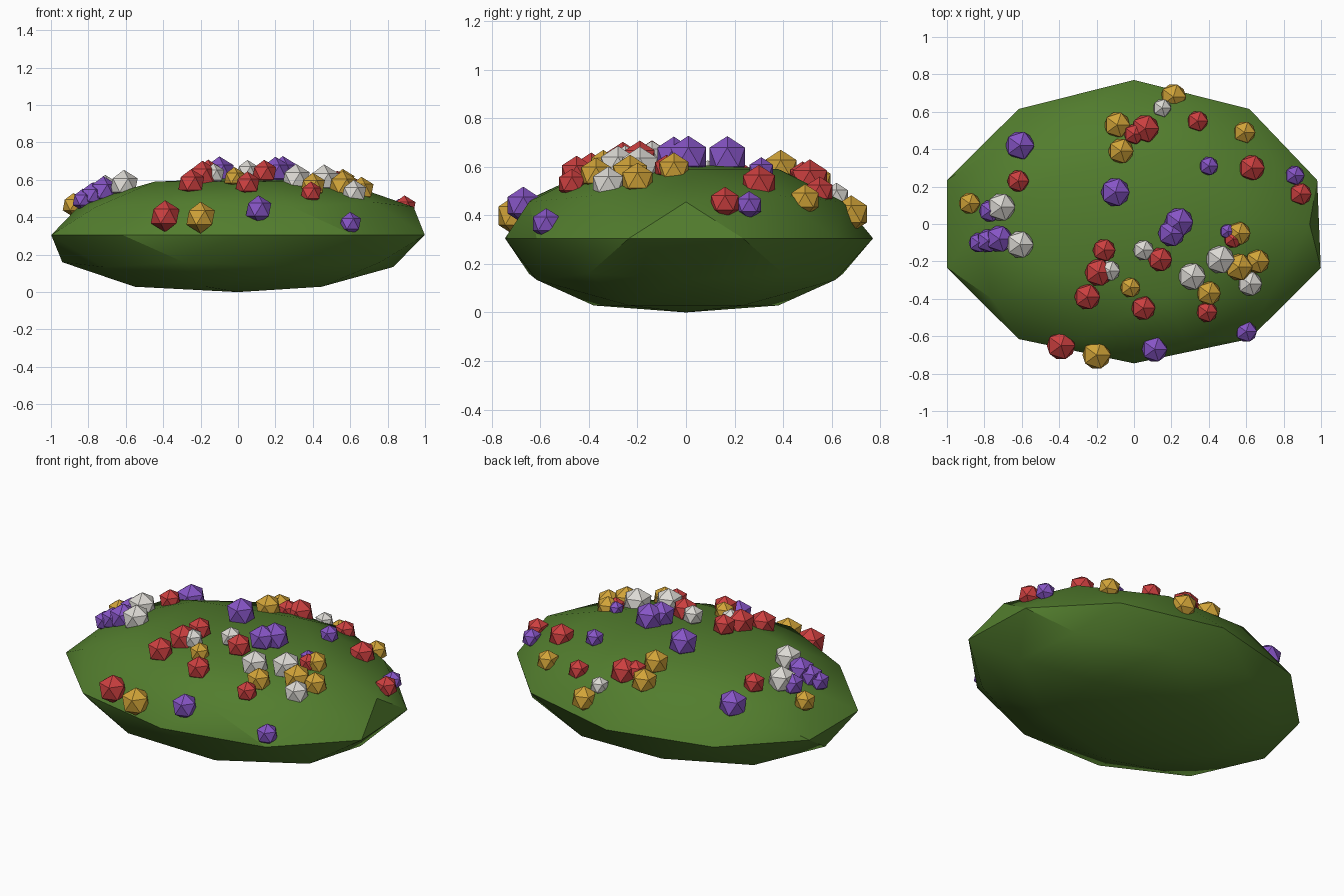
import bpy, math

def material(name, rgb):
    m = bpy.data.materials.new(name)
    m.diffuse_color = (*rgb, 1)
    return m

# Leafy mound: flattened low-poly ball, slightly uneven like a clipped shrub
bpy.ops.mesh.primitive_ico_sphere_add(subdivisions=2, radius=1)
bush = bpy.context.object
bush.name = "bush_mound"
for v in bush.data.vertices:
    x, y, z = v.co
    sx, sy, up = 1.05, 0.76, 0.335
    if abs(y) < 0.01 and 0.4 < abs(z) < 0.6 and abs(x) < 0.87:
        sx = 0.975                       # end shoulders are pulled in a little
    elif x > 0.9 and y > 0.2 and abs(z) < 0.1:
        sx = 1.03
    if z > 0.95:
        up = 0.305                       # flattened crown
    down = 0.305 if z < -0.95 else 0.325
    if abs(x) < 0.1 and abs(z) < 0.1:
        sy = 0.77 if y > 0 else 0.745    # back and front tips
    v.co = (x * sx, y * sy, 0.305 + z * (up if z > 0 else down))
bush.data.materials.append(material("leaf_green", (0.085, 0.205, 0.027)))
bpy.ops.object.shade_smooth_by_angle(angle=math.radians(30))

# Blossoms by colour: x, y, radius
blossoms = {
    "red": ((0.60, 0.05, 0.05), [
        (-.62, .23, .065), (.06, .51, .083), (0, .48, .06), (.34, .55, .062), (.63, .30, .077),
        (.89, .16, .066), (-.16, -.14, .068), (-.19, -.26, .082), (-.25, -.39, .077),
        (.14, -.19, .072), (.05, -.45, .072), (.39, -.47, .062), (-.39, -.65, .085), (.53, -.08, .055)]),
    "yellow": ((0.64, 0.37, 0.04), [
        (.21, .68, .077), (-.09, .53, .077), (-.07, .39, .076), (.59, .49, .066), (-.88, .11, .064),
        (-.02, -.34, .06), (.56, -.05, .07), (.66, -.20, .072), (.56, -.23, .082),
        (.40, -.37, .072), (-.20, -.70, .085)]),
    "purple": ((0.24, 0.09, 0.56), [
        (-.61, .42, .086), (-.1, .17, .086), (.4, .31, .056), (.86, .26, .058), (.24, .01, .086),
        (.20, -.05, .08), (.5, -.04, .045), (-.77, .07, .066), (-.72, -.08, .08),
        (-.78, -.09, .07), (-.83, -.1, .06), (.11, -.67, .076), (.6, -.575, .064)]),
    "white": ((0.72, 0.70, 0.66), [
        (.15, .62, .055), (-.71, .09, .084), (-.61, -.11, .082), (-.13, -.25, .062),
        (.05, -.14, .062), (.31, -.28, .082), (.46, -.19, .086), (.62, -.32, .073)]),
}

# Each blossom is a flat-faced icosahedron resting on the upper mound
for colour, (rgb, spots) in blossoms.items():
    mat = material("blossom_" + colour, rgb)
    for i, (x, y, r) in enumerate(spots):
        s = math.sqrt(max(0, 1 - (x / 1.05) ** 2 - (y / 0.76) ** 2))
        z = 0.295 + 0.357 * s ** 1.15
        if x > 0.55 and y < -0.5:
            z = 0.365                    # lowest bloom at the front right rim
        elif y > 0.65:
            z = 0.405                    # bloom hanging on the back rim
        bpy.ops.mesh.primitive_ico_sphere_add(subdivisions=1, radius=r, location=(x, y, z))
        ob = bpy.context.object
        ob.name = f"blossom_{colour}_{i + 1}"
        ob.data.materials.append(mat)
